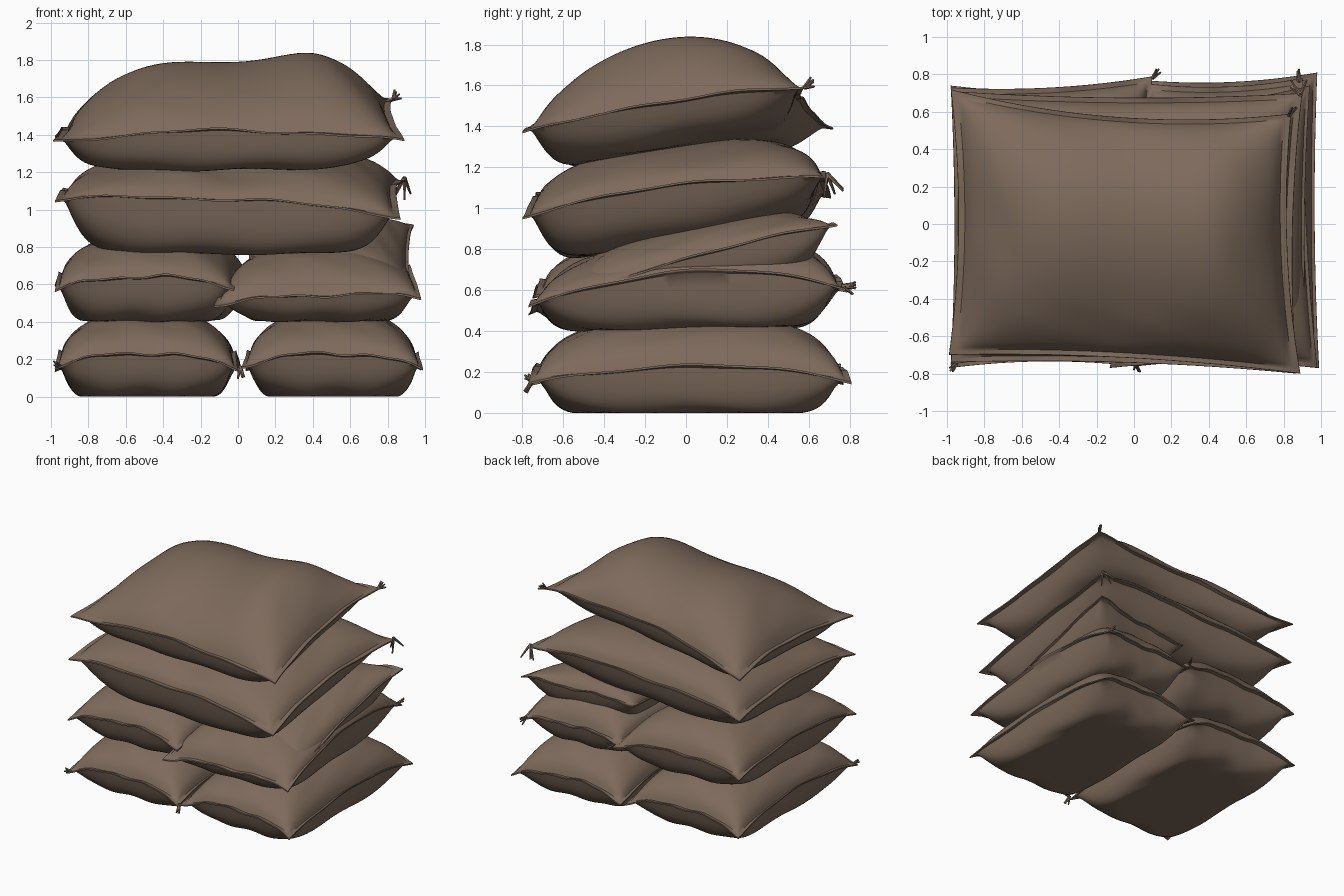
import bpy, bmesh, math, random
from mathutils import Vector

if "Cube" in bpy.data.objects:
    bpy.data.objects.remove(bpy.data.objects["Cube"])

random.seed(4)
N = 56          # grid cells across each face of a sack
LIP = 0.955     # the rest out to the edge is the flat sewn lip

burlap = bpy.data.materials.new("brown burlap")
burlap.diffuse_color = (0.205, 0.144, 0.105, 1)
burlap.use_nodes = True
burlap.node_tree.nodes["Principled BSDF"].inputs["Base Color"].default_value = burlap.diffuse_color


def bilinear(vals, u, v):
    """Blend front-left, front-right, back-right, back-left values, u and v in -1..1."""
    a, b = (u + 1) / 2, (v + 1) / 2
    fl, fr, br, bl = vals
    return (fl * (1 - a) + fr * a) * (1 - b) + (bl * (1 - a) + br * a) * b


def swell(t, n, p):
    t = min(abs(t) / LIP, 1)
    return (1 - t ** n) ** p


def finish(obj):
    obj.data.materials.append(burlap)
    bpy.context.view_layer.objects.active = obj
    for o in bpy.context.selected_objects:
        o.select_set(False)
    obj.select_set(True)
    bpy.ops.object.shade_smooth_by_angle(angle=math.radians(50))


def sack(name, corners, top, bottom, bump=0.06, side_bump=None, pull=0.04, back_pull=0.04,
         nu=2.7, nv=3.4, p=0.58, dome=None):
    """Stuffed sack: seam through four corners, swelling to a top and a bottom plane."""
    corners = [Vector(c) for c in corners]
    side_bump = bump if side_bump is None else side_bump
    ph = random.uniform(0, 6)
    bm = bmesh.new()

    def point(u, v, side):
        # seam sheet, its edges drawn in between the corners
        uu = u * (1 - pull * (1 - v * v))
        vv = v * (1 - (back_pull if v > 0 else pull) * (1 - u * u))
        c = bilinear(corners, uu, vv)
        a = max(abs(u), abs(v))
        ripple = 0.009 * a ** 6 * (math.sin(6 * u + 3 * v + ph) + 0.5 * math.sin(13 * u - 9 * v + ph))
        z = c.z + bump * (1 - u * u) * v * v + side_bump * (1 - v * v) * u * u + ripple
        if side > 0:
            h = bilinear(top, u, v) - z
            if dome:
                h += dome(u, v)
            h = max(h, 0.03)
            s = swell(u, nu, p) * swell(v, nv, p)
        else:
            h = min(bilinear(bottom, u, v) - z, -0.03)
            s = 1 - (1 - swell(u, 4, 0.75) * swell(v, 4, 0.75)) ** 2.4
        # gathered creases running in from the seam
        crease = 0.008 * math.sin(math.pi * min(1, max(0, (a - 0.6) / 0.36))) * math.sin(9 * u + 7 * v + ph)
        inner = 0.005 if a < 0.999 else 0
        return Vector((c.x, c.y, max(0.0, z + h * s + side * inner + crease * s)))

    ts = [math.sin(math.pi / 2 * (2 * i / N - 1)) for i in range(N + 1)]
    rim = {}
    for side in (1, -1):
        g = {}
        for i, u in enumerate(ts):
            for j, v in enumerate(ts):
                border = i in (0, N) or j in (0, N)
                if border and (i, j) in rim:
                    g[i, j] = rim[i, j]
                    continue
                g[i, j] = bm.verts.new(point(u, v, side))
                if border:
                    rim[i, j] = g[i, j]
        for i in range(N):
            for j in range(N):
                q = [g[i, j], g[i + 1, j], g[i + 1, j + 1], g[i, j + 1]]
                bm.faces.new(q if side > 0 else q[::-1])
    me = bpy.data.meshes.new(name)
    bm.to_mesh(me)
    bm.free()
    obj = bpy.data.objects.new(name, me)
    bpy.context.collection.objects.link(obj)
    finish(obj)


def tuft(name, at, out, strands=4, length=0.09):
    """Frayed threads at a sack corner."""
    bm = bmesh.new()
    for _ in range(strands):
        d = (Vector(out).normalized() + Vector([random.uniform(-0.5, 0.5) for _ in range(3)])).normalized()
        m = d.to_track_quat('Z', 'Y').to_matrix().to_4x4()
        m.translation = Vector(at) + d * length / 2
        bmesh.ops.create_cone(bm, cap_ends=True, segments=6, radius1=0.011, radius2=0.005, depth=length, matrix=m)
    me = bpy.data.meshes.new(name)
    bm.to_mesh(me)
    bm.free()
    obj = bpy.data.objects.new(name, me)
    bpy.context.collection.objects.link(obj)
    finish(obj)


# bottom layer: two sacks side by side
sack("bottom_left_sack",
     [(-0.98, -0.77, 0.16), (0.0, -0.76, 0.15), (0.02, 0.74, 0.15), (-0.98, 0.74, 0.15)],
     [0.45, 0.44, 0.47, 0.46], [0, 0, 0, 0], bump=0.08)
sack("bottom_right_sack",
     [(0.02, -0.76, 0.16), (0.99, -0.77, 0.15), (0.98, 0.81, 0.15), (0.04, 0.77, 0.15)],
     [0.44, 0.44, 0.48, 0.47], [0, 0, 0, 0], bump=0.08)

# second layer: two sacks, with a wedge sack lying on the back of the right one
sack("second_left_sack",
     [(-0.98, -0.75, 0.57), (-0.02, -0.74, 0.58), (0.10, 0.79, 0.60), (-0.98, 0.73, 0.60)],
     [0.83, 0.82, 0.93, 0.90], [0.40, 0.40, 0.42, 0.42], bump=0.07)
sack("second_right_sack",
     [(-0.13, -0.77, 0.49), (0.98, -0.77, 0.53), (0.90, 0.78, 0.61), (0.08, 0.75, 0.61)],
     [0.79, 0.75, 0.90, 0.90], [0.40, 0.40, 0.43, 0.43], bump=0.03, side_bump=0.12)
sack("wedge_sack",
     [(0.05, -0.62, 0.60), (0.92, -0.62, 0.58), (0.94, 0.74, 0.92), (0.03, 0.62, 0.88)],
     [0.80, 0.76, 1.05, 1.04], [0.52, 0.50, 0.72, 0.72], bump=0.0, side_bump=0.02)

# third layer: one wide sack leaning forward
sack("third_sack",
     [(-0.98, -0.74, 1.05), (0.87, -0.80, 0.96), (0.90, 0.70, 1.16), (-0.97, 0.71, 1.06)],
     [1.25, 1.22, 1.41, 1.36], [0.75, 0.71, 1.0, 0.86], bump=0.05, nu=3.2,
     dome=lambda u, v: -0.05 * math.exp(-(u / 0.2) ** 2 - ((v + 0.85) / 0.4) ** 2))

# top layer: one wide, plump sack with two humps
sack("top_sack",
     [(-0.99, -0.70, 1.36), (0.89, -0.80, 1.36), (0.84, 0.59, 1.58), (-0.98, 0.72, 1.38)],
     [1.66, 1.72, 1.91, 1.77], [1.19, 1.18, 1.46, 1.26], bump=0.06, pull=0.05, back_pull=0.12,
     nu=3.5, nv=2.0, p=0.68,
     dome=lambda u, v: 0.07 * math.exp(-((u - 0.58) / 0.3) ** 2) + 0.04 * math.exp(-((u + 0.45) / 0.4) ** 2))

# frayed corner threads
tuft("top_sack_threads", (0.83, 0.58, 1.59), (0.4, 0.6, 0.3), 5, 0.06)
tuft("third_sack_threads", (0.89, 0.69, 1.17), (0.0, 0.2, -1), 4, 0.12)
tuft("second_right_threads", (0.88, 0.76, 0.62), (0.0, 0.8, -0.2), 4, 0.07)
tuft("second_left_threads", (0.10, 0.78, 0.61), (0.3, 0.8, 0), 3, 0.06)
tuft("bottom_front_threads", (0.01, -0.75, 0.16), (0.1, -0.4, -0.8), 4, 0.07)
tuft("bottom_left_threads", (-0.95, -0.75, 0.16), (-0.3, -0.4, 0.3), 3, 0.05)
